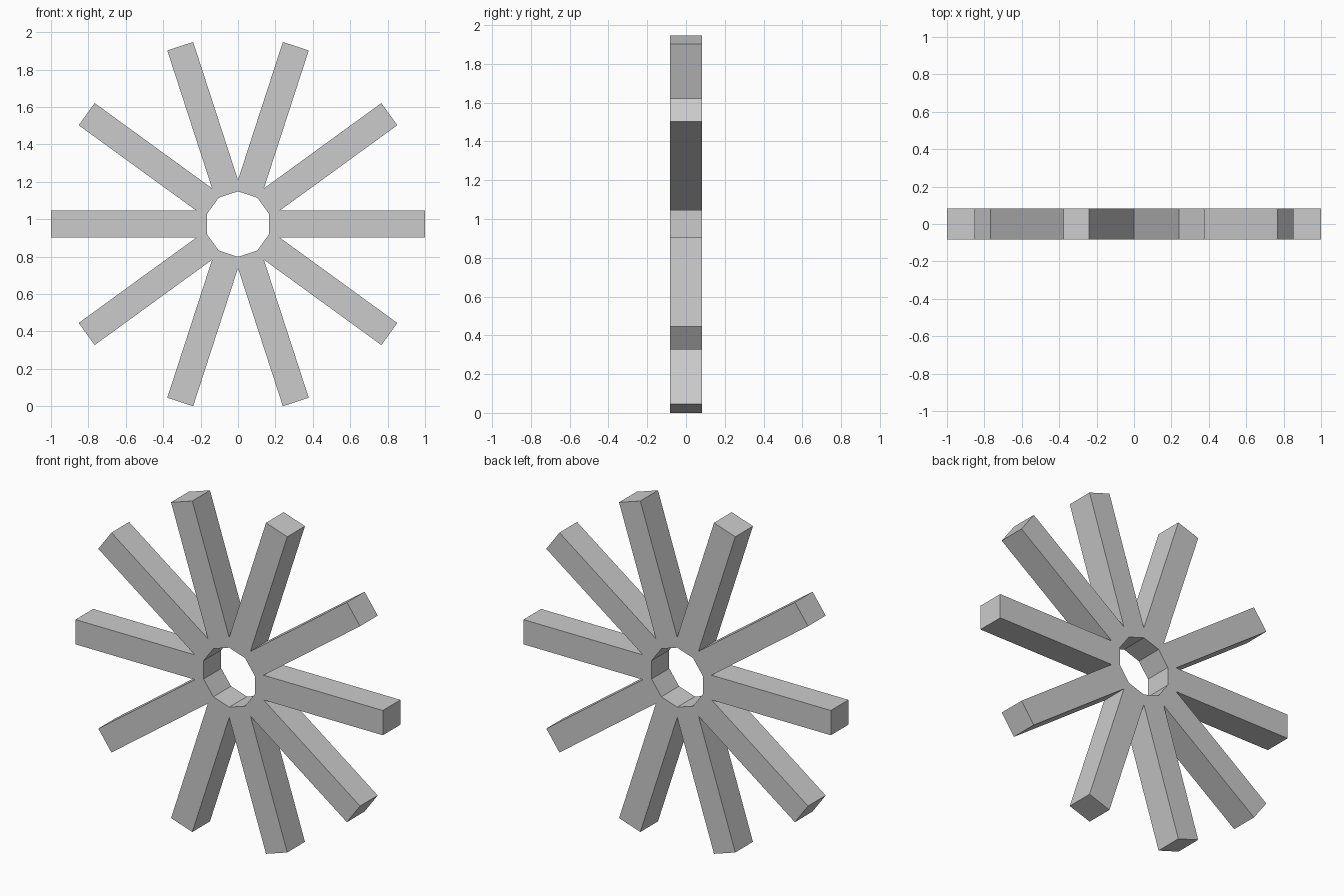
import bpy, bmesh
from math import radians, sin
from mathutils import Matrix, Vector

if "Cube" in bpy.data.objects:
    bpy.data.objects.remove(bpy.data.objects["Cube"])

SPOKES = 10
LENGTH = 1.0          # centre to spoke tip
HALF_W = 0.0728       # half spoke width
HOLE_R = 0.175        # corner radius of the ten-sided hole
DEPTH = 0.164
CENTRE_Z = 0.9735
half = radians(180 / SPOKES)


def polar(r, a):
    return Matrix.Rotation(-a, 3, 'Y') @ Vector((r, 0, 0))


# One spoke sector: hole edge, valleys between neighbours, square tip
valley_r = HALF_W / sin(half)
sector = [polar(HOLE_R, -half), polar(valley_r, -half),
          Vector((LENGTH, 0, -HALF_W)), Vector((LENGTH, 0, HALF_W)),
          polar(valley_r, half), polar(HOLE_R, half)]

# Repeat the sector around the hub and weld the seams
bm = bmesh.new()
for i in range(SPOKES):
    turn = Matrix.Rotation(-2 * half * i, 3, 'Y')
    bm.faces.new([bm.verts.new(turn @ p) for p in sector])
bmesh.ops.remove_doubles(bm, verts=bm.verts, dist=0.0005)
bmesh.ops.recalc_face_normals(bm, faces=bm.faces)

mesh = bpy.data.meshes.new("spoked_wheel")
bm.to_mesh(mesh)
bm.free()
wheel = bpy.data.objects.new("spoked_wheel", mesh)
wheel.location.z = CENTRE_Z
bpy.context.collection.objects.link(wheel)

# Thickness, centred on y = 0
solid = wheel.modifiers.new("thickness", 'SOLIDIFY')
solid.thickness = DEPTH
solid.offset = 0
